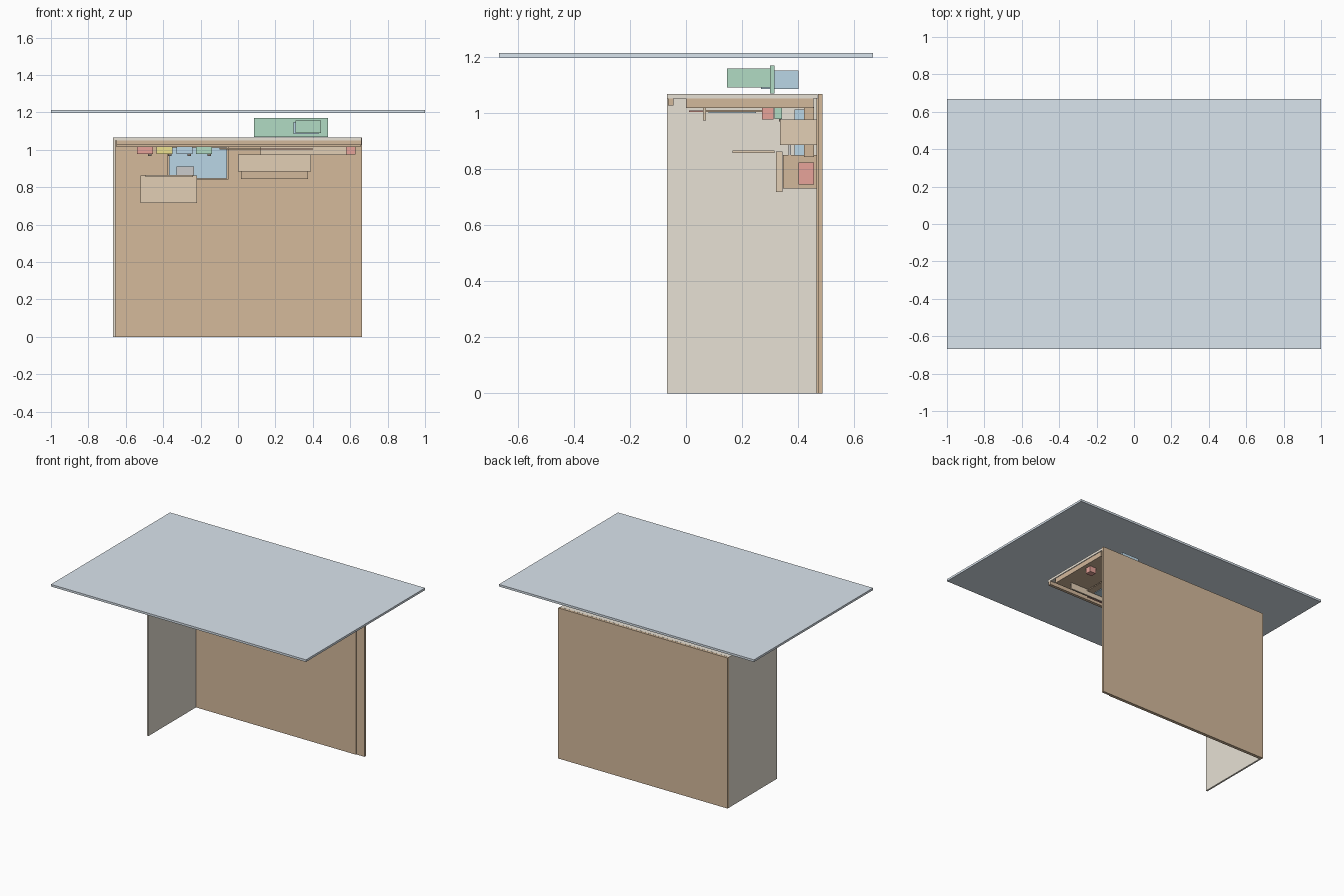
import bpy

COLORS = {
    "glass": (0.70, 0.78, 0.85), "beige": (0.80, 0.75, 0.66), "brown": (0.66, 0.49, 0.33),
    "wood": (0.65, 0.48, 0.33), "tan": (0.76, 0.62, 0.46), "red": (0.80, 0.37, 0.32),
    "yellow": (0.85, 0.75, 0.28), "blue": (0.49, 0.67, 0.79), "green": (0.44, 0.71, 0.55),
    "grey": (0.70, 0.70, 0.72), "dark": (0.25, 0.2, 0.17),
}
MATS = {}
for key, rgb in COLORS.items():
    MATS[key] = bpy.data.materials.new(key)
    MATS[key].diffuse_color = (*rgb, 1)


def box(name, color, x, y, z):
    """Axis-aligned box from (min, max) ranges."""
    bpy.ops.mesh.primitive_cube_add(size=1, location=[sum(r) / 2 for r in (x, y, z)])
    ob = bpy.context.object
    ob.name = name
    ob.scale = [r[1] - r[0] for r in (x, y, z)]
    bpy.ops.object.transform_apply(location=False, rotation=False, scale=True)
    ob.data.materials.append(MATS[color])
    return ob


# Large plate on top
box("top_plate", "glass", (-1, 1), (-0.667, 0.667), (1.197, 1.212))

# Shell: deck, side wall, two-layer back wall
box("deck", "beige", (-0.667, 0.66), (-0.067, 0.469), (1.05, 1.067))
box("side_wall", "beige", (-0.667, -0.655), (-0.067, 0.469), (0, 1.067))
box("back_wall", "brown", (-0.667, 0.662), (0.470, 0.487), (0, 1.067))
box("back_wall_lining", "brown", (-0.655, 0.60), (0.465, 0.470), (0, 1.05))

# Wooden slab and front rail under the deck
box("slab", "wood", (-0.65, 0.655), (0.0, 0.455), (1.016, 1.05))
box("front_rail", "wood", (-0.65, 0.66), (-0.065, -0.045), (1.026, 1.05))

# Row of four coloured bins with small pulls
for i, c in enumerate(("red", "yellow", "blue", "green")):
    x = -0.54 + i * 0.1055
    box("bin_" + c, c, (x, x + 0.085), (0.315, 0.342), (0.978, 1.016))
    box("bin_pull_" + c, "dark", (x + 0.06, x + 0.078), (0.332, 0.339), (0.968, 0.978))

# Framed blue panel
box("panel_frame", "wood", (-0.38, -0.05), (0.42, 0.457), (0.842, 1.02))
box("panel", "blue", (-0.37, -0.06), (0.387, 0.42), (0.848, 1.012))

# Lower left cabinet with front, tray and contents
box("cabinet_body", "wood", (-0.51, -0.24), (0.345, 0.465), (0.73, 0.85))
box("cabinet_front", "tan", (-0.52, -0.22), (0.32, 0.343), (0.717, 0.862))
box("cabinet_side_block", "red", (-0.24, -0.222), (0.40, 0.457), (0.745, 0.822))
box("tray", "tan", (-0.495, -0.24), (0.165, 0.315), (0.856, 0.866))
box("tray_upright", "grey", (-0.33, -0.235), (0.365, 0.375), (0.85, 0.912))

# Right cabinet
box("right_cabinet", "tan", (0.0, 0.39), (0.335, 0.465), (0.885, 0.976))
box("right_cabinet_base", "wood", (0.015, 0.375), (0.42, 0.457), (0.843, 0.885))

# Small pieces hanging under the slab
box("hanging_block", "red", (0.58, 0.627), (0.27, 0.312), (0.976, 1.017))
box("hanging_bar", "tan", (0.12, 0.58), (0.06, 0.071), (0.972, 1.036))
box("mat", "wood", (-0.10, 0.45), (0.07, 0.27), (1.003, 1.01))
box("blue_mat", "blue", (0.12, 0.40), (0.08, 0.25), (0.999, 1.003))
box("thin_strip", "red", (0.12, 0.40), (0.01, 0.06), (1.002, 1.008))

# Green and blue blocks between deck and top plate
box("upper_divider", "green", (0.085, 0.48), (0.30, 0.316), (1.068, 1.169))
box("upper_green_block", "green", (0.308, 0.445), (0.146, 0.30), (1.09, 1.157))
box("upper_blue_block", "blue", (0.297, 0.43), (0.268, 0.40), (1.084, 1.15))
